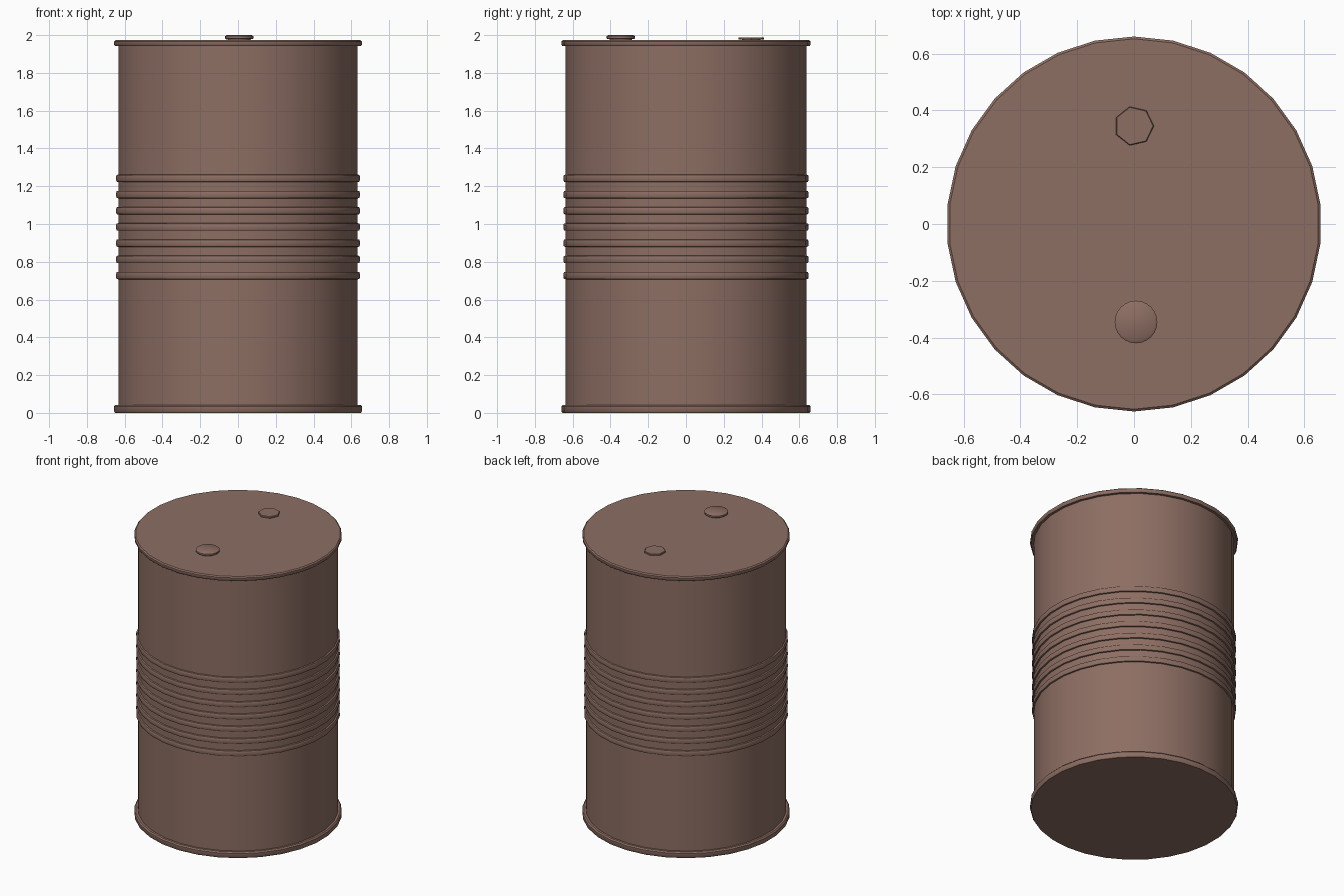
import bpy, bmesh, math

if "Cube" in bpy.data.objects:
    bpy.data.objects.remove(bpy.data.objects["Cube"])

brown = bpy.data.materials.new("drum_brown")
brown.diffuse_color = (0.266, 0.156, 0.125, 1.0)
brown.use_nodes = True
brown.node_tree.nodes["Principled BSDF"].inputs["Base Color"].default_value = brown.diffuse_color


def lathe(name, profile, sides, phase=0.0, centre=(0, 0), smooth=True):
    """Revolve a bottom-to-top (radius, z) profile around z and cap both ends."""
    bm = bmesh.new()
    rings = []
    for r, z in profile:
        ring = []
        for i in range(sides):
            a = phase + math.tau * i / sides
            ring.append(bm.verts.new((centre[0] + r * math.cos(a),
                                      centre[1] + r * math.sin(a), z)))
        rings.append(ring)
    for lo, hi in zip(rings, rings[1:]):
        for i in range(sides):
            j = (i + 1) % sides
            bm.faces.new((lo[i], lo[j], hi[j], hi[i]))
    bm.faces.new(rings[0][::-1])
    bm.faces.new(rings[-1])
    bmesh.ops.recalc_face_normals(bm, faces=bm.faces)
    mesh = bpy.data.meshes.new(name)
    bm.to_mesh(mesh)
    bm.free()
    mesh.materials.append(brown)
    obj = bpy.data.objects.new(name, mesh)
    bpy.context.collection.objects.link(obj)
    if smooth:
        bpy.ops.object.select_all(action='DESELECT')
        obj.select_set(True)
        bpy.context.view_layer.objects.active = obj
        bpy.ops.object.shade_smooth_by_angle(angle=math.radians(40))
    return obj


SIDES, R, RIM, RIB = 30, 0.637, 0.66, 0.649
PHASE = math.pi / 2

# One continuous drum wall: bottom rim, seven ribs, top rim and lid
profile = [(RIM - 0.006, 0.0), (RIM, 0.008), (RIM, 0.034), (RIM - 0.008, 0.042), (R, 0.042)]
for k in range(7):
    z = 0.727 + 0.0858 * k
    profile += [(R, z - 0.02), (RIB - 0.003, z - 0.018), (RIB, z - 0.009),
                (RIB, z + 0.009), (RIB - 0.003, z + 0.018), (R, z + 0.02)]
profile += [(R, 1.942), (RIM - 0.006, 1.942), (RIM, 1.95), (RIM, 1.966), (RIM - 0.008, 1.973)]
lathe("drum_body", profile, SIDES, PHASE)

# Large round bung near the front
lathe("large_bung", [(0.06, 1.965), (0.06, 1.979), (0.07, 1.979), (0.075, 1.983),
                     (0.075, 1.994), (0.066, 2.0)], 24, 0, (0.007, -0.345))

# Small seven-sided bung near the back
lathe("small_bung", [(0.05, 1.965), (0.05, 1.977), (0.07, 1.977), (0.07, 1.985),
                     (0.067, 1.988)], 7, 0, (0.0, 0.345), smooth=False)
